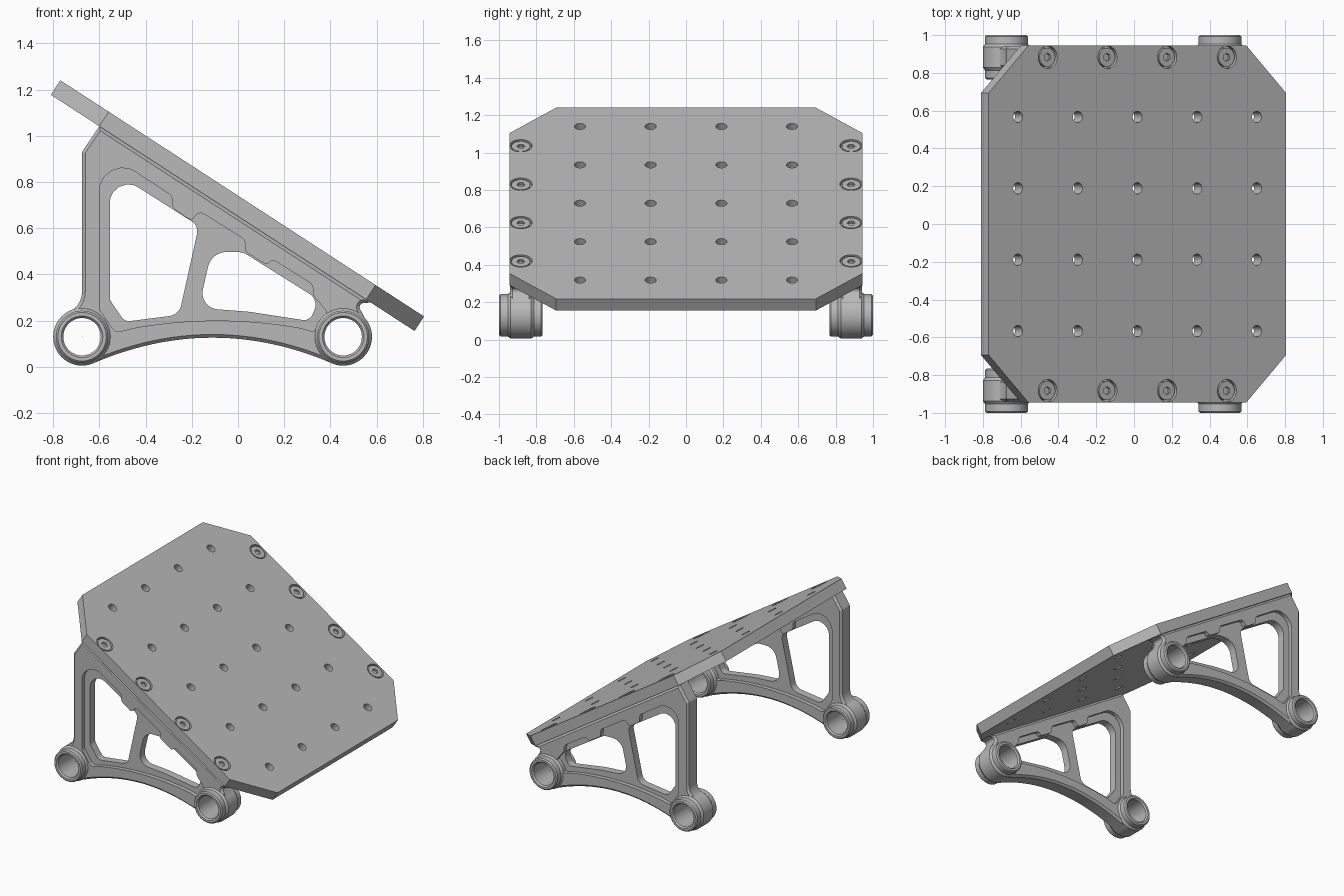
import bpy, bmesh, math
from mathutils import Vector, Matrix

if "Cube" in bpy.data.objects:
    bpy.data.objects.remove(bpy.data.objects["Cube"])

metal = bpy.data.materials.new("light grey metal")
metal.use_nodes = True
GREY = (0.48, 0.48, 0.48, 1)
metal.diffuse_color = GREY
metal.node_tree.nodes["Principled BSDF"].inputs["Base Color"].default_value = GREY

TILT = math.radians(33)
LENGTH, HALF_W, THICK = 1.877, 0.944, 0.075
CHAMFER = 0.25
PLATE = Matrix.Translation((-0.0025, 0, 0.6975)) @ Matrix.Rotation(TILT, 4, 'Y')
MID_Y = 0.883          # centre line of the side frames
PIVOTS = (-0.675, 0.455)
PIVOT_Z = 0.13


def make(name, bm):
    bmesh.ops.recalc_face_normals(bm, faces=bm.faces)
    mesh = bpy.data.meshes.new(name)
    bm.to_mesh(mesh)
    bm.free()
    mesh.materials.append(metal)
    ob = bpy.data.objects.new(name, mesh)
    bpy.context.collection.objects.link(ob)
    return ob


def activate(ob):
    bpy.ops.object.select_all(action='DESELECT')
    ob.select_set(True)
    bpy.context.view_layer.objects.active = ob


def boolean(ob, tool, operation='DIFFERENCE'):
    tool.hide_render = True
    mod = ob.modifiers.new("cut", 'BOOLEAN')
    mod.operation, mod.solver, mod.object = operation, 'EXACT', tool
    activate(ob)
    bpy.ops.object.modifier_apply(modifier=mod.name)
    bpy.data.objects.remove(tool)


def smooth(ob):
    activate(ob)
    bpy.ops.object.shade_smooth_by_angle(angle=math.radians(30))


def rounded(corners, steps=8):
    """Polygon corners (x, z, radius) turned into a filleted outline."""
    out = []
    for i, (x, z, r) in enumerate(corners):
        p = Vector((x, z))
        a = (Vector(corners[i - 1][:2]) - p)
        b = (Vector(corners[(i + 1) % len(corners)][:2]) - p)
        if r == 0:
            out.append(p)
            continue
        half = a.angle(b) / 2
        t = min(r / math.tan(half), a.length * 0.49, b.length * 0.49)
        r = t * math.tan(half)
        a.normalize()
        b.normalize()
        centre = p + (a + b).normalized() * (r / math.sin(half))
        start, end = p + a * t - centre, p + b * t - centre
        for k in range(steps + 1):
            f = k / steps
            out.append(centre + (start * (1 - f) + end * f).normalized() * r)
    return out


def prism(bm, outline, y0, y1, bevel=0):
    """Extrude an x-z outline along y, optionally chamfering both rims."""
    face = bm.faces.new([bm.verts.new((p[0], y0, p[1])) for p in outline])
    res = bmesh.ops.extrude_face_region(bm, geom=[face])
    top = [g for g in res["geom"] if isinstance(g, bmesh.types.BMFace)][0]
    bmesh.ops.translate(bm, vec=(0, y1 - y0, 0), verts=top.verts)
    if bevel:
        rims = list(face.edges) + list(top.edges)
        bmesh.ops.bevel(bm, geom=rims, offset=bevel, segments=1, affect='EDGES')


def lathe(name, profile, x, y, z, n=48):
    """Closed (radius, y) profile spun about an axis parallel to y."""
    bm = bmesh.new()
    rings = []
    for k in range(n):
        a = 2 * math.pi * k / n
        rings.append([bm.verts.new((x + r * math.cos(a), y + h, z + r * math.sin(a)))
                      for r, h in profile])
    for k in range(n):
        p, q = rings[k], rings[(k + 1) % n]
        for j in range(len(profile)):
            m = (j + 1) % len(profile)
            bm.faces.new((p[j], p[m], q[m], q[j]))
    return make(name, bm)


def cylinder(bm, u, v, top, bottom, r, n=24):
    """Cylinder normal to the plate, in plate coordinates."""
    place = Matrix.Translation((u, v, (top + bottom) / 2))
    bmesh.ops.create_cone(bm, cap_ends=True, segments=n, radius1=r, radius2=r,
                          depth=top - bottom, matrix=PLATE @ place)


# Tilted plate with clipped corners
h, w, c = LENGTH / 2, HALF_W, CHAMFER
bm = bmesh.new()
base = [(-h + c, -w), (h - c, -w), (h, -w + c), (h, w - c),
        (h - c, w), (-h + c, w), (-h, w - c), (-h, -w + c)]
face = bm.faces.new([bm.verts.new((u, v, -THICK / 2)) for u, v in base])
res = bmesh.ops.extrude_face_region(bm, geom=[face])
bmesh.ops.translate(bm, vec=(0, 0, THICK),
                    verts=[g for g in res["geom"] if isinstance(g, bmesh.types.BMVert)])
bm.transform(PLATE)
plate = make("tilted_plate", bm)

# Grid of through holes and screw recesses
bolts = [(u * 0.377, s * 0.883) for u in (-1.5, -0.5, 0.5, 1.5) for s in (-1, 1)]
bm = bmesh.new()
for i in range(-2, 3):
    for j in (-1.5, -0.5, 0.5, 1.5):
        cylinder(bm, i * 0.377, j * 0.378, 0.1, -0.1, 0.03)
for u, v in bolts:
    cylinder(bm, u, v, 0.1, THICK / 2 - 0.025, 0.06, 40)
boolean(plate, make("hole_cutter", bm))
smooth(plate)

# Screw heads with hexagonal sockets
bm = bmesh.new()
for u, v in bolts:
    cylinder(bm, u, v, THICK / 2 - 0.004, THICK / 2 - 0.03, 0.05, 40)
screws = make("screw_heads", bm)
bm = bmesh.new()
for u, v in bolts:
    cylinder(bm, u, v, 0.1, THICK / 2 - 0.02, 0.022, 6)
boolean(screws, make("socket_cutter", bm))
smooth(screws)


def under(x):
    """Height of the plate underside at x."""
    return 0.666 - (x + 0.0229) * math.tan(TILT)


def arch(x0, x1, z_end, z_mid, n=24):
    """Shallow arch running from x0 to x1."""
    pts = []
    for k in range(n + 1):
        f = 2 * k / n - 1
        pts.append((x0 + (x1 - x0) * k / n, z_mid - (z_mid - z_end) * f * f, 0))
    return pts


# Side frame outlines
body = rounded([(-0.675, 0.13, 0), (-0.765, 0.21, 0), (-0.675, 0.275, 0.1),
                (-0.675, 0.93, 0.02), (-0.6, under(-0.6), 0), (0.575, under(0.575), 0),
                (0.515, 0.275, 0.03), (0.555, 0.2, 0), (0.455, 0.13, 0)]
               + arch(0.4, -0.62, 0.018, 0.126))
recess = rounded([(-0.6, 0.25, 0.05), (-0.6, 0.945, 0.12), (-0.285, 0.74, 0.03),
                  (-0.285, 0.69, 0.03), (-0.2, 0.63, 0.02), (-0.17, 0.675, 0.03),
                  (0.03, 0.55, 0.03), (0.03, 0.5, 0.03), (0.125, 0.44, 0.02),
                  (0.15, 0.465, 0.03), (0.325, 0.355, 0.04), (0.325, 0.31, 0.03),
                  (0.40, 0.22, 0.04), (0.33, 0.15, 0.04)]
                 + arch(0.27, -0.45, 0.168, 0.2) + [(-0.53, 0.148, 0.03)])
windows = [
    [(-0.555, 0.29, 0.04), (-0.555, 0.855, 0.08), (-0.17, 0.61, 0.05),
     (-0.255, 0.225, 0.06), (-0.49, 0.195, 0.04)],
    [(-0.17, 0.255, 0.07), (-0.115, 0.497, 0.1), (0.02, 0.497, 0.09),
     (0.35, 0.29, 0.055), (0.31, 0.198, 0.04), (0.05, 0.238, 0.3)],
]

# Pivot boss section: wide collar in the middle, narrower sleeve at the ends
sleeve = [(0.04, -0.117), (0.105, -0.117), (0.113, -0.109), (0.113, -0.07),
          (0.125, -0.055), (0.125, 0.055), (0.113, 0.07), (0.113, 0.109),
          (0.105, 0.117), (0.04, 0.117)]
bore = [(0.001, -0.2), (0.09, -0.2), (0.09, -0.117), (0.081, -0.107),
        (0.081, 0.107), (0.09, 0.117), (0.09, 0.2), (0.001, 0.2)]

for side, label in ((-1, "front"), (1, "back")):
    y = side * MID_Y
    bm = bmesh.new()
    prism(bm, body, y - 0.058, y + 0.058, 0.014)
    frame = make(label + "_side_frame", bm)
    # Shallow pockets on both faces, then the open windows
    bm = bmesh.new()
    prism(bm, recess, y + 0.028, y + 0.2)
    prism(bm, recess, y - 0.2, y - 0.028)
    boolean(frame, make("pocket_cutter", bm))
    bm = bmesh.new()
    for win in windows:
        prism(bm, rounded(win), y - 0.1, y + 0.1)
    boolean(frame, make("window_cutter", bm))
    # Pivot bosses with bores
    for x in PIVOTS:
        boolean(frame, lathe("boss", sleeve, x, y, PIVOT_Z), 'UNION')
    for x in PIVOTS:
        boolean(frame, lathe("bore_cutter", bore, x, y, PIVOT_Z))
    smooth(frame)
